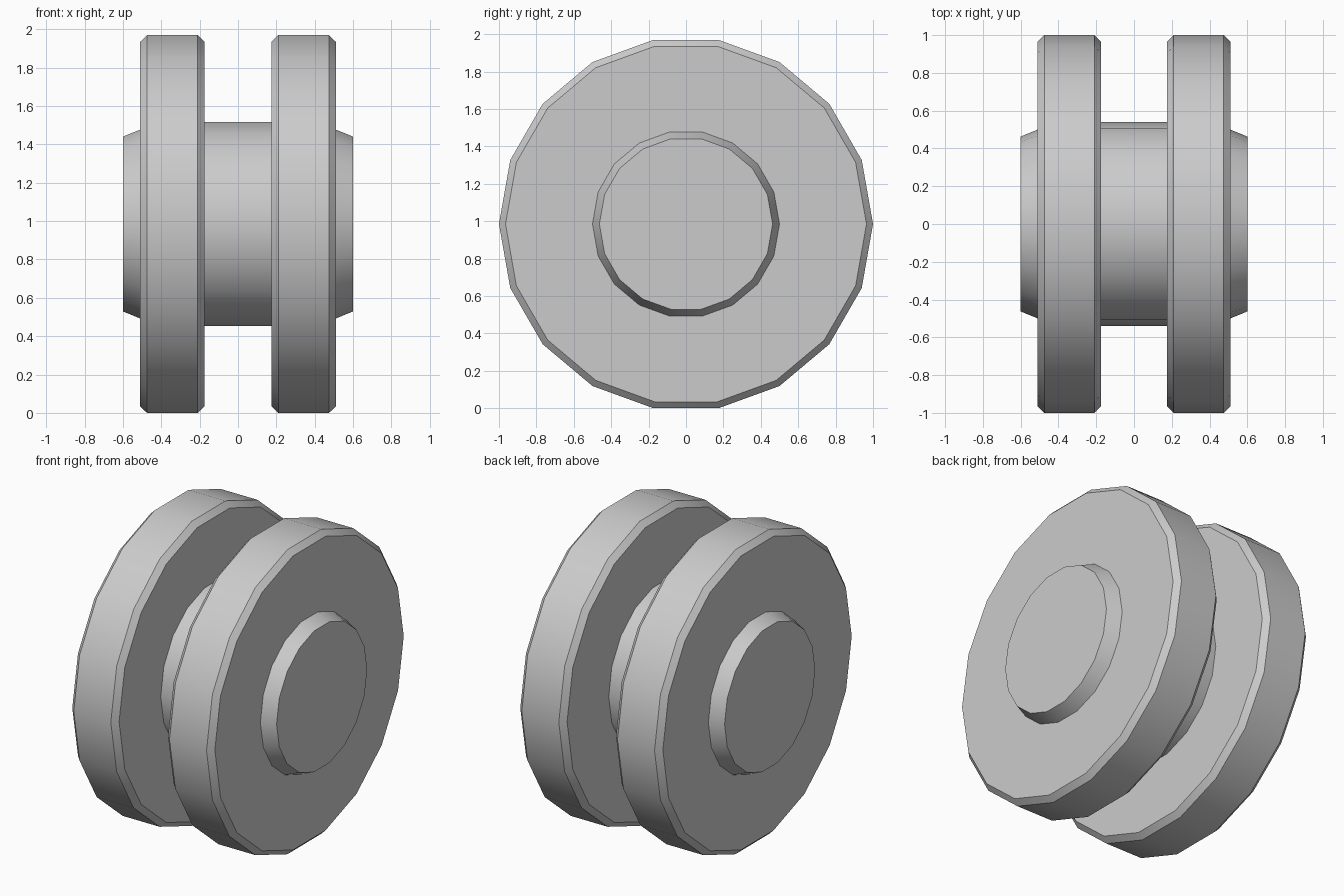
import bpy, bmesh
from math import cos, sin, tau, radians

if "Cube" in bpy.data.objects:
    bpy.data.objects.remove(bpy.data.objects["Cube"])

SIDES = 18
AXIS_Z = cos(tau / 36)  # flat of the unit-radius wheel rests on the floor


def lathe(name, profile, cap=False, mirror=False):
    """Revolve (x, radius) points around the x axis; profile runs along +x."""
    bm = bmesh.new()
    rings = [[bm.verts.new((x, r * cos(tau * i / SIDES), r * sin(tau * i / SIDES)))
              for i in range(SIDES)] for x, r in profile]
    for a, b in zip(rings, rings[1:]):
        for i in range(SIDES):
            j = (i + 1) % SIDES
            bm.faces.new((a[i], a[j], b[j], b[i]))
    if cap:
        bm.faces.new(rings[-1])
    mesh = bpy.data.meshes.new(name)
    bm.to_mesh(mesh)
    bm.free()
    mesh.shade_smooth()
    mesh.set_sharp_from_angle(angle=radians(30))
    obj = bpy.data.objects.new(name, mesh)
    obj.location.z = AXIS_Z
    bpy.context.collection.objects.link(obj)
    if mirror:
        mod = obj.modifiers.new("mirror", 'MIRROR')
        mod.use_axis[0] = True
        mod.use_mirror_merge = False
    return obj


# Central axle between the wheels
lathe("axle", [(-0.175, 0.54), (0.175, 0.54)])

# Pair of wheels with bevelled rims
lathe("wheels", [(0.175, 0.54), (0.175, 0.965), (0.21, 1.0),
                 (0.475, 1.0), (0.51, 0.965), (0.51, 0.5)], mirror=True)

# Tapered hub caps on the outer faces
lathe("hub_caps", [(0.51, 0.5), (0.6, 0.463)], cap=True, mirror=True)
